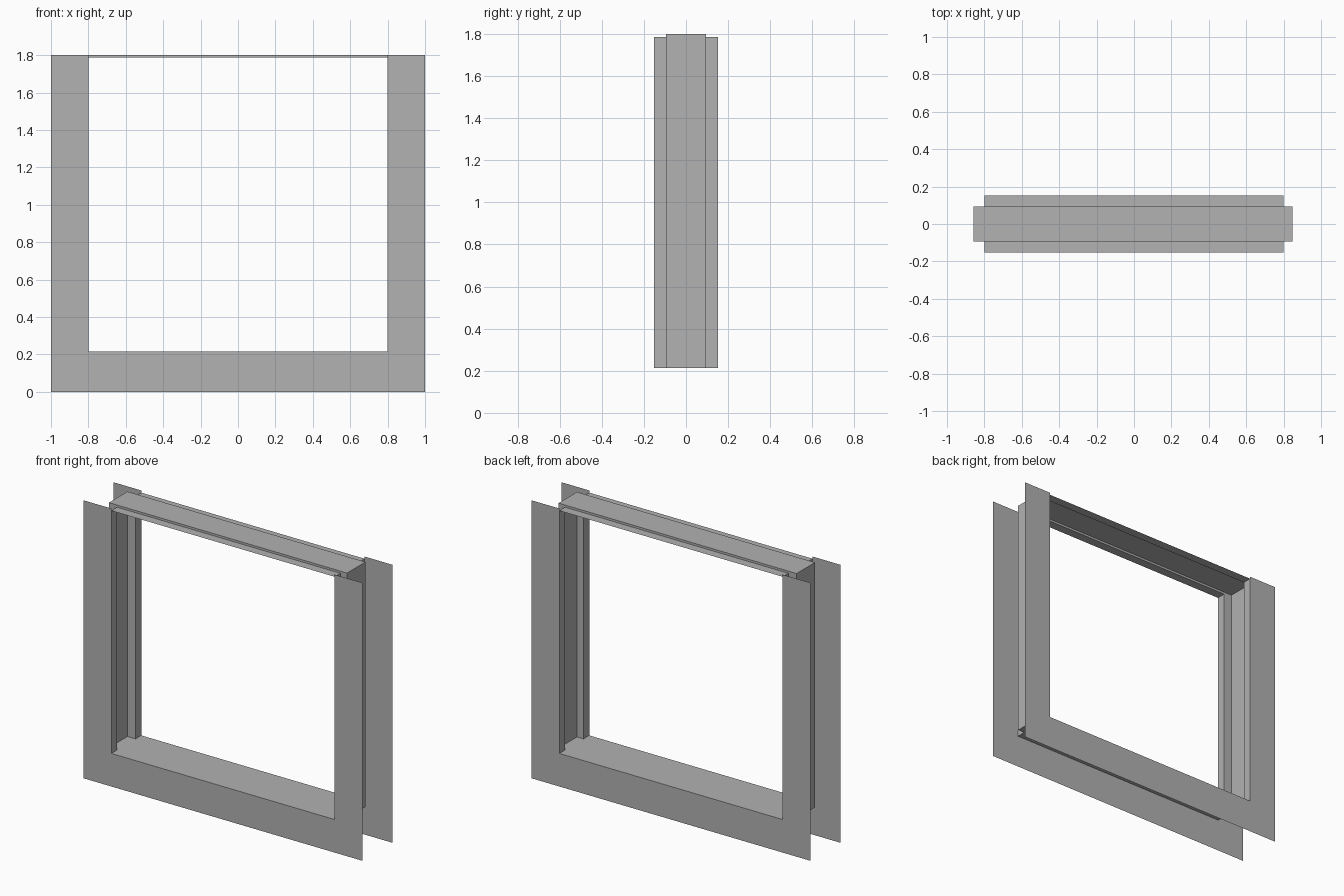
import bpy
import bmesh

cube = bpy.data.objects.get("Cube")
if cube:
    bpy.data.objects.remove(cube, do_unlink=True)

grey = bpy.data.materials.new("plain_grey")
grey.use_nodes = True
colour = (0.445, 0.445, 0.445, 1)
grey.diffuse_color = colour
grey.node_tree.nodes["Principled BSDF"].inputs["Base Color"].default_value = colour

WIDE = 1.0                  # half width of the face plates
OPEN = 0.8                  # half width of the opening
DEPTH = 0.153               # half depth of the frame
GROOVE = 0.094              # half depth of the groove
LEFT, RIGHT = 0.847, -0.858  # groove bottoms at either side
SILL, LIP, TOP = 0.214, 1.786, 1.8


def sheet(name, polygons):
    """Make one thin sheet object from a list of polygons."""
    bm = bmesh.new()
    for points in polygons:
        bm.faces.new([bm.verts.new(p) for p in points])
    bmesh.ops.remove_doubles(bm, verts=bm.verts, dist=0.0001)
    mesh = bpy.data.meshes.new(name)
    bm.to_mesh(mesh)
    bm.free()
    mesh.materials.append(grey)
    obj = bpy.data.objects.new(name, mesh)
    bpy.context.collection.objects.link(obj)


def upright(x0, y0, x1, y1, top):
    """Vertical strip standing on the sill."""
    return [(x0, y0, SILL), (x1, y1, SILL), (x1, y1, top), (x0, y0, top)]


def level(x0, x1, y0, y1, z):
    """Horizontal rectangle."""
    return [(x0, y0, z), (x1, y0, z), (x1, y1, z), (x0, y1, z)]


# U-shaped face plates, front and back
for name, y in (("front_plate", -DEPTH), ("back_plate", DEPTH)):
    outline = [(-WIDE, 0), (WIDE, 0), (WIDE, TOP), (OPEN, TOP),
               (OPEN, SILL), (-OPEN, SILL), (-OPEN, TOP), (-WIDE, TOP)]
    sheet(name, [[(x, y, z) for x, z in outline]])

# Grooved jambs, with a lip on each side of the groove
for name, lip, deep in (("left_jamb", OPEN, LEFT), ("right_jamb", -OPEN, RIGHT)):
    strips = [upright(deep, -GROOVE, deep, GROOVE, TOP)]
    for s in (-1, 1):
        strips.append(upright(lip, s * DEPTH, lip, s * GROOVE, LIP))
        strips.append(upright(lip, s * GROOVE, deep, s * GROOVE, TOP))
    sheet(name, strips)

# Header with a raised groove
strips = [level(RIGHT, LEFT, -GROOVE, GROOVE, TOP)]
for s in (-1, 1):
    y = s * GROOVE
    strips.append(level(-OPEN, OPEN, y, s * DEPTH, LIP))
    strips.append([(-OPEN, y, LIP), (OPEN, y, LIP), (OPEN, y, TOP), (-OPEN, y, TOP)])
sheet("header", strips)

# Flat sill, running into the grooves
sheet("sill", [level(-OPEN, OPEN, -DEPTH, DEPTH, SILL),
               level(OPEN, LEFT, -GROOVE, GROOVE, SILL),
               level(RIGHT, -OPEN, -GROOVE, GROOVE, SILL)])
